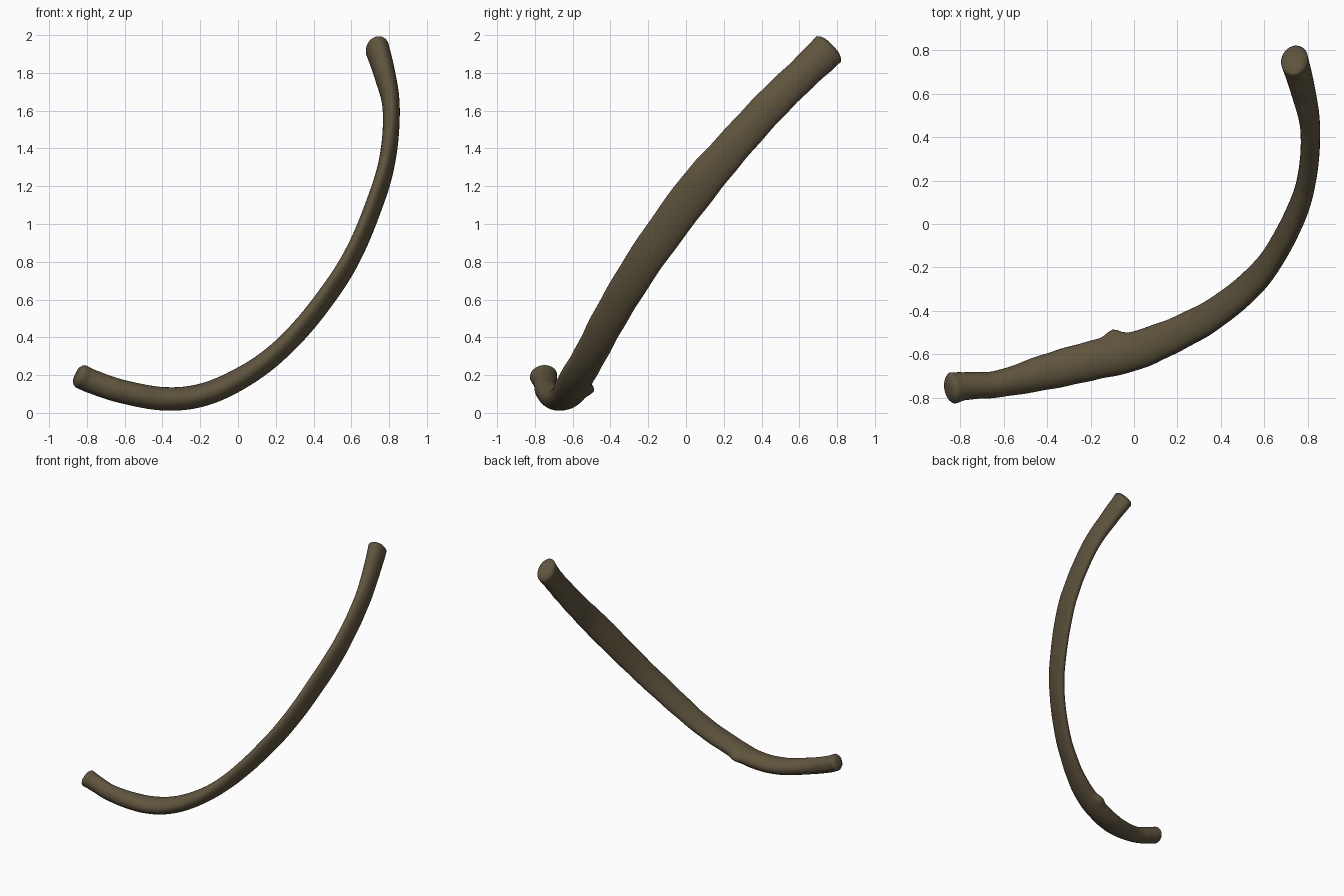
import bpy, bmesh, math
from mathutils import Vector

if "Cube" in bpy.data.objects:
    bpy.data.objects.remove(bpy.data.objects["Cube"])

# Stations: centre x, y, z | half width | half thickness | width direction y, z
ST = [
    (-0.835, -0.755, 0.195, 0.073, 0.064, 1.0, 0.0),
    (-0.77, -0.745, 0.165, 0.064, 0.063, 1.0, 0.0),
    (-0.62, -0.735, 0.115, 0.062, 0.062, 1.0, 0.0),
    (-0.40, -0.68, 0.075, 0.082, 0.062, 1.0, 0.0),
    (-0.20, -0.63, 0.092, 0.090, 0.061, 1.0, 0.0),
    (0.00, -0.585, 0.175, 0.090, 0.058, 1.0, -0.1),
    (0.20, -0.505, 0.313, 0.086, 0.050, 0.92, -0.35),
    (0.40, -0.392, 0.525, 0.090, 0.044, 0.80, -0.55),
    (0.60, -0.21, 0.82, 0.096, 0.041, 0.76, -0.65),
    (0.745, 0.045, 1.17, 0.102, 0.042, 0.76, -0.65),
    (0.80, 0.24, 1.40, 0.094, 0.043, 0.74, -0.67),
    (0.81, 0.45, 1.63, 0.090, 0.046, 0.72, -0.69),
    (0.775, 0.625, 1.80, 0.088, 0.056, 0.71, -0.71),
    (0.738, 0.755, 1.925, 0.094, 0.063, 0.71, -0.71),
]
SIDES, STEPS = 32, 10


def spline(pts, i, t):
    """Catmull-Rom blend of all station values."""
    n = len(pts)
    a, b, c, d = (pts[min(max(i + k, 0), n - 1)] for k in (-1, 0, 1, 2))
    return [0.5 * (2 * q + (r - p) * t + (2 * p - 5 * q + 4 * r - s) * t * t
                   + (3 * q - p - 3 * r + s) * t ** 3)
            for p, q, r, s in zip(a, b, c, d)]


rows = [spline(ST, i, k / STEPS) for i in range(len(ST) - 1) for k in range(STEPS)]
rows.append(list(ST[-1]))
centres = [Vector(r[:3]) for r in rows]

bm = bmesh.new()


def ring(j, scale=1.0, push=0.0):
    """One oval section of the shaft; scale and push round off the ends."""
    r = rows[j]
    tan = (centres[min(j + 1, len(rows) - 1)] - centres[max(j - 1, 0)]).normalized()
    wide = Vector((0, r[5], r[6]))
    wide = (wide - tan * wide.dot(tan)).normalized()
    thin = tan.cross(wide)
    out = []
    for k in range(SIDES):
        a = 2 * math.pi * k / SIDES
        c, s = math.cos(a), math.sin(a)
        w = r[3] * (1 + 0.012 * math.sin(j * 0.9 + 2 * c))   # faint surface ripple
        # small ridge on the inner rear edge
        knob = 0.032 * math.exp(-((r[0] + 0.08) / 0.04) ** 2) * max(c, 0) ** 4
        p = centres[j] + wide * ((w * c + knob) * scale) + thin * (r[4] * s * scale)
        out.append(bm.verts.new(p + tan * push))
    return out


# Shaft with rounded, nearly flat ends
last = len(rows) - 1
cap = [(0.3, 0.026), (0.65, 0.022), (0.86, 0.013), (0.96, 0.004)]
rings = [ring(0, s, -p) for s, p in cap]
rings += [ring(j) for j in range(last + 1)]
rings += [ring(last, s, p) for s, p in reversed(cap)]
for a, b in zip(rings, rings[1:]):
    for k in range(SIDES):
        n = (k + 1) % SIDES
        bm.faces.new((a[k], a[n], b[n], b[k]))
bm.faces.new(rings[0])
bm.faces.new(rings[-1])
bmesh.ops.recalc_face_normals(bm, faces=bm.faces)

mesh = bpy.data.meshes.new("rib_bone")
bm.to_mesh(mesh)
bm.free()
mesh.shade_smooth()
rib = bpy.data.objects.new("rib_bone", mesh)
bpy.context.collection.objects.link(rib)

# Brown bone colour
mat = bpy.data.materials.new("old_bone")
mat.diffuse_color = (0.115, 0.09, 0.048, 1)
mat.use_nodes = True
mat.node_tree.nodes["Principled BSDF"].inputs["Base Color"].default_value = mat.diffuse_color
mesh.materials.append(mat)
